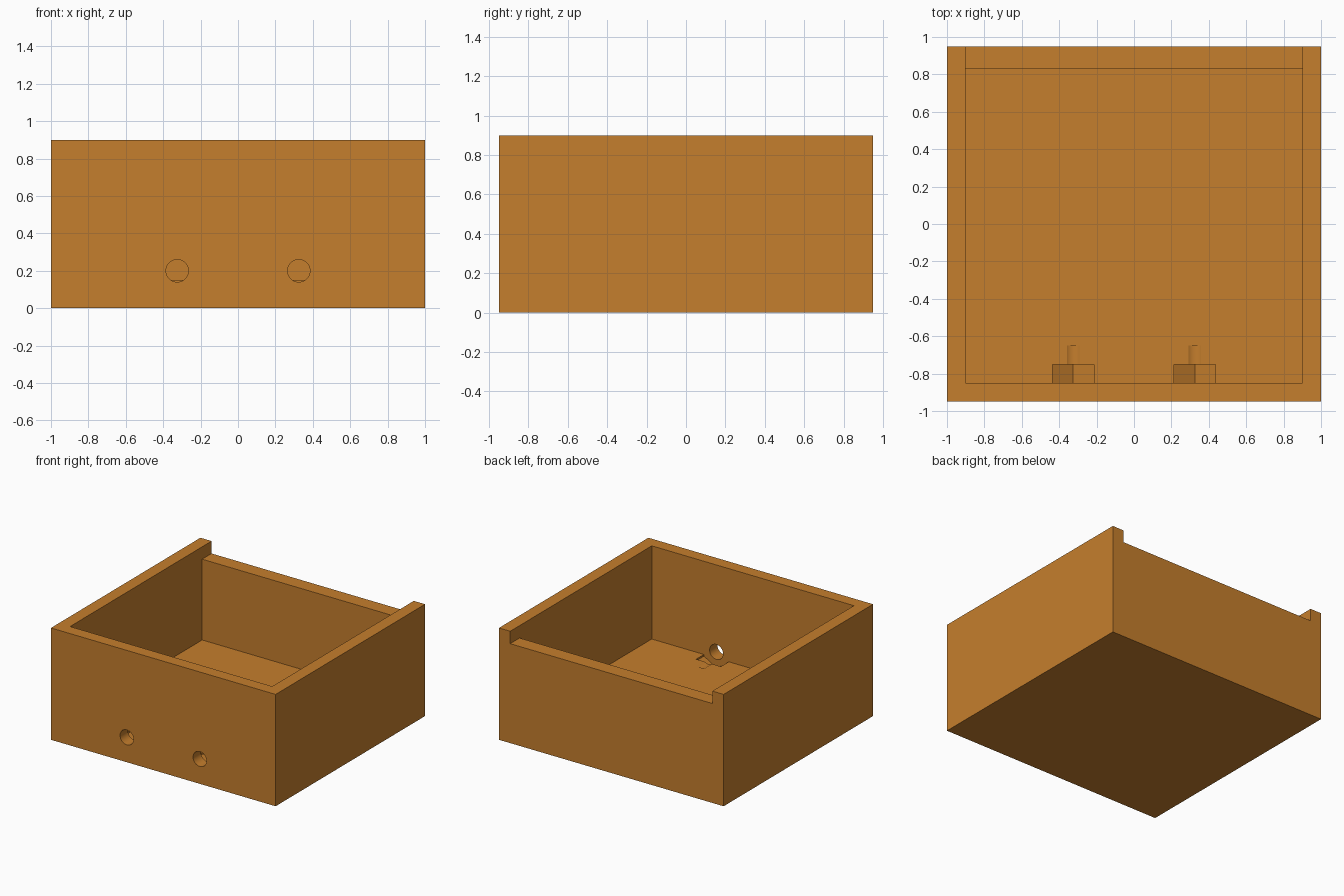
import bpy
from math import pi, sqrt

old = bpy.data.objects.get("Cube")
if old:
    bpy.data.objects.remove(old, do_unlink=True)

# One flat colour
COLOUR = (0.558, 0.209, 0.026, 1)
amber = bpy.data.materials.new("amber plastic")
amber.use_nodes = True
amber.diffuse_color = COLOUR
for node in amber.node_tree.nodes:
    if node.type == 'BSDF_PRINCIPLED':
        node.inputs["Base Color"].default_value = COLOUR


def block(name, low, high):
    """Box spanning two opposite corners."""
    bpy.ops.mesh.primitive_cube_add(size=1)
    ob = bpy.context.object
    ob.name = name
    ob.location = [(a + b) / 2 for a, b in zip(low, high)]
    ob.scale = [b - a for a, b in zip(low, high)]
    bpy.ops.object.transform_apply(location=True, rotation=True, scale=True)
    ob.data.materials.append(amber)
    return ob


def rod(name, x, z, y0, y1, radius, sides):
    """Prism along y; its first corner points straight up."""
    bpy.ops.mesh.primitive_cylinder_add(
        vertices=sides, radius=radius, depth=y1 - y0,
        location=(x, (y0 + y1) / 2, z), rotation=(pi / 2, 0, 0))
    ob = bpy.context.object
    ob.name = name
    bpy.ops.object.transform_apply(location=True, rotation=True, scale=True)
    ob.data.materials.append(amber)
    return ob


def cut(target, cutter):
    """Subtract the cutter for good, then discard it."""
    cutter.hide_render = True
    mod = target.modifiers.new("cut", 'BOOLEAN')
    mod.operation = 'DIFFERENCE'
    mod.solver = 'EXACT'
    mod.object = cutter
    bpy.context.view_layer.update()
    graph = bpy.context.evaluated_depsgraph_get()
    mesh = bpy.data.meshes.new_from_object(target.evaluated_get(graph))
    target.modifiers.clear()
    target.data = mesh
    bpy.data.objects.remove(cutter, do_unlink=True)


# Open tray with a lowered back wall
tray = block("tray", (-1, -0.95, 0), (1, 0.95, 0.9))
cut(tray, block("cavity", (-0.9, -0.85, 0.15), (0.9, 0.83, 1.1)))
cut(tray, block("back_notch", (-0.9, 0.7, 0.8), (0.9, 1.1, 1.1)))

# Screw holes through the front wall, with hexagonal nut pockets in the floor
ACROSS_FLATS = 0.22
for x in (-0.325, 0.325):
    cut(tray, rod("nut_pocket", x, 0.2, -0.85, -0.75, ACROSS_FLATS / sqrt(3), 6))
    cut(tray, rod("screw_hole", x, 0.2, -1.05, -0.65, 0.06, 48))

# Smooth bores, crisp edges
bpy.ops.object.select_all(action='DESELECT')
tray.select_set(True)
bpy.context.view_layer.objects.active = tray
bpy.ops.object.shade_smooth_by_angle(angle=pi / 9)
